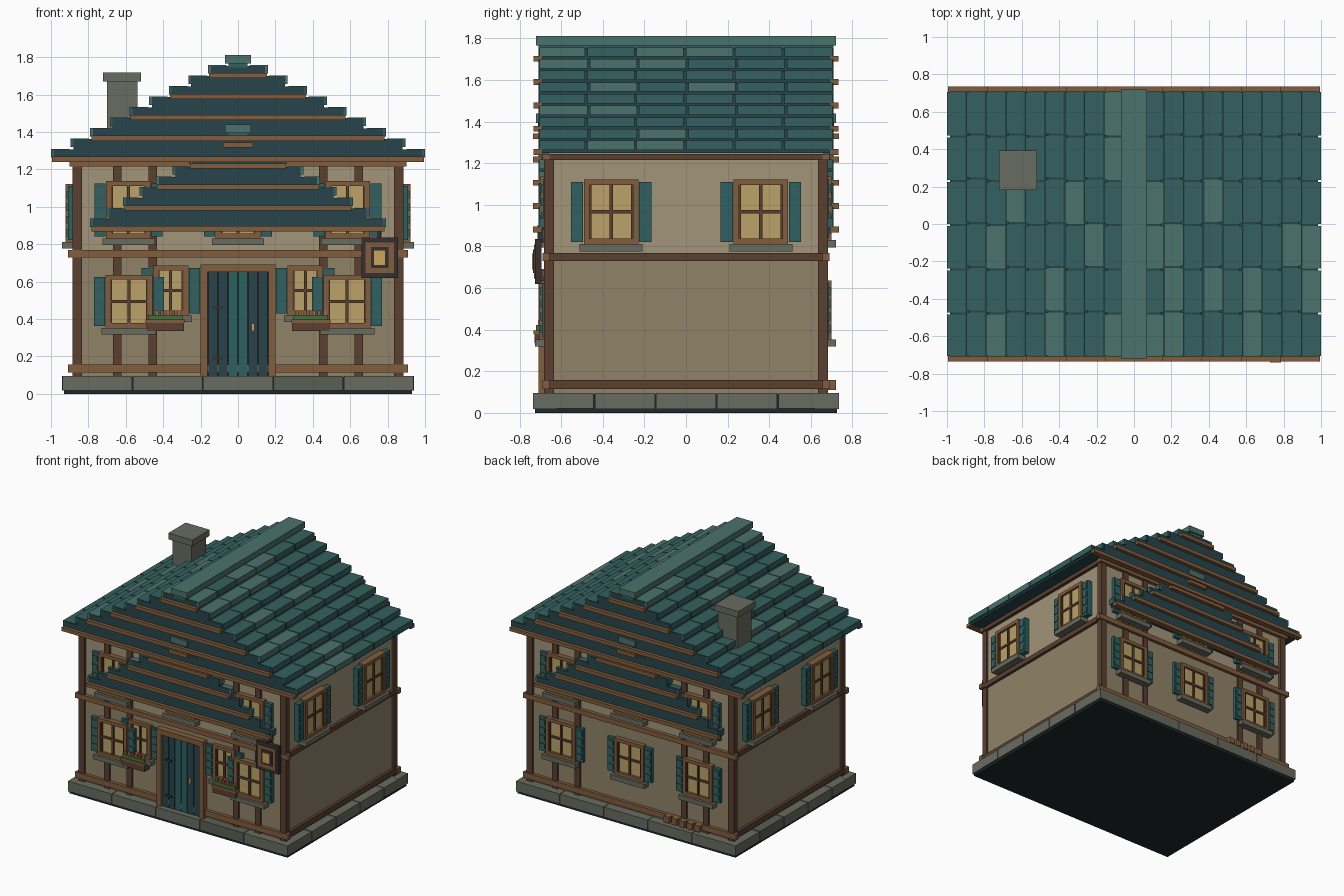
import bpy, bmesh, random
from mathutils import Matrix, Vector

if "Cube" in bpy.data.objects:
    bpy.data.objects.remove(bpy.data.objects["Cube"])

random.seed(4)
COLORS = dict(
    tile=(.035, .12, .115), tile_light=(.07, .17, .15), dark_teal=(.02, .06, .07),
    shutter=(.025, .12, .125), timber=(.1, .05, .03), beam=(.22, .11, .045),
    plaster=(.36, .30, .19), plaster_low=(.28, .23, .14), glass=(.5, .36, .14),
    stone=(.14, .15, .115), stone_dark=(.10, .115, .09), base=(.015, .02, .022),
    iron=(.035, .03, .028), brass=(.6, .38, .1), leaf=(.06, .16, .04), flower=(.5, .12, .08))
MATS = {}
for key, c in COLORS.items():
    MATS[key] = bpy.data.materials.new(key)
    MATS[key].diffuse_color = (*c, 1)
parts = {}   # part name -> (bmesh, materials used)


def box(name, mat, x0, x1, y0, y1, z0, z1):
    """Add an axis-aligned box to the named part."""
    bm, used = parts.setdefault(name, (bmesh.new(), []))
    if mat not in used:
        used.append(mat)
    size = Vector((abs(x1 - x0), abs(y1 - y0), abs(z1 - z0)))
    mid = Vector(((x0 + x1) / 2, (y0 + y1) / 2, (z0 + z1) / 2))
    r = bmesh.ops.create_cube(bm, size=1, matrix=Matrix.Translation(mid) @ Matrix.Diagonal((*size, 1)))
    for f in {f for v in r['verts'] for f in v.link_faces}:
        f.material_index = used.index(mat)


def wall_box(face, name, mat, u0, u1, d0, d1, z0, z1):
    """Box on a facade: u runs along the wall, d is the distance from the centre."""
    s = -1 if face in ('front', 'left') else 1
    if face in ('front', 'back'):
        box(name, mat, u0, u1, s * d0, s * d1, z0, z1)
    else:
        box(name, mat, s * d0, s * d1, u0, u1, z0, z1)


def window(face, label, u, w, z0, z1, wall, out=.035):
    """Framed four-pane window with slatted shutters and a stone sill."""
    n, h, t, o = f'{face}_{label}', w / 2, .026, wall + out
    wall_box(face, n + '_glass', 'glass', u - h + .01, u + h - .01, wall - .01, o - .018, z0 + .01, z1 - .01)
    for s in (-1, 1):
        wall_box(face, n + '_frame', 'beam', u + s * h, u + s * (h - t), wall - .01, o, z0, z1)
        zc = z0 if s < 0 else z1 - t
        wall_box(face, n + '_frame', 'beam', u - h + t, u + h - t, wall - .01, o, zc, zc + t)
        # inner dark lining and shutters
        wall_box(face, n + '_lining', 'timber', u + s * (h - t), u + s * (h - t - .01), wall, o - .008, z0 + t, z1 - t)
        wall_box(face, n + '_shutters', 'shutter', u + s * (h + .003), u + s * (h + .062), wall - .005, o - .012, z0 + .01, z1 - .012)
        for i in range(4):
            zs = z0 + .03 + i * (z1 - z0 - .04) / 4
            wall_box(face, n + '_shutters', 'tile', u + s * (h + .012), u + s * (h + .053), o - .013, o - .006, zs, zs + .04)
    zm = (z0 + z1) / 2
    wall_box(face, n + '_muntins', 'timber', u - .008, u + .008, wall, o - .008, z0 + t, z1 - t)
    wall_box(face, n + '_muntins', 'timber', u - h + t, u + h - t, wall, o - .009, zm - .008, zm + .008)
    wall_box(face, n + '_sill', 'stone', u - h - .02, u + h + .02, wall - .01, o + .02, z0 - .035, z0)


def roof(name, half, z, run, rise=.056, courses=9, rows=6, length=.71):
    """Stepped gable roof: solid layers, overlapping tiles, gable boards and ridge."""
    pitch = 2 * length / rows
    for k in range(courses):
        x, zk = half - run * k, z + .01 + rise * k
        box(name + '_core', 'dark_teal', -x + .015, x - .015, -length + .002, length - .002, zk, zk + rise)
        for s in (-1, 1):
            for r in range(rows):
                y = -length + r * pitch
                shift = .006 if k % 2 else -.006
                a = y + .005 + (shift if r else 0)
                b = y + pitch - .005 + (shift if r < rows - 1 else 0)
                mat = 'tile_light' if random.random() < .18 else 'tile'
                box(name + '_tiles', mat, s * x, s * max(x - run + .006, .01), a, b, zk + .014, zk + rise + .003)
        if k % 2 == 0:
            for s in (-1, 1):
                box(name + '_gable_boards', 'beam', -x + .006, x - .006, s * (length - .02), s * (length + .024), zk - .01, zk + .018)
    top = z + .01 + rise * courses
    box(name + '_ridge', 'tile', -.05, .05, -length, length, top - .01, top + .02)
    box(name + '_ridge', 'tile_light', -.07, .07, -length - .01, length + .01, top + .012, top + .058)


# stone foundation ring on a dark base slab
box('base_slab', 'base', -.93, .93, -.725, .725, 0, .09)
for s in (-1, 1):
    for i in range(5):
        x, y = -.94 + i * .376, -.735 + i * .294
        m = random.choice(['stone', 'stone', 'stone_dark'])
        box('foundation_stones', m, x + .002, x + .374, s * .62, s * .735, .018, .096)
        if 0 < i < 4:
            box('foundation_stones', m, s * .82, s * .94, y + .003, y + .291, .018, .096)
        else:
            box('foundation_stones', m, s * .82, s * .938, y + .004, y + .290, .02, .095)

# walls
WF, WS = .665, .872
box('lower_wall', 'plaster_low', -WS, WS, -WF, WF, .09, .74)
box('upper_wall', 'plaster', -WS + .003, WS - .003, -WF + .003, WF - .003, .66, 1.26)

# timber framing
for s in (-1, 1):
    for t in (-1, 1):
        box('corner_posts', 'timber', s * .835, s * .886, t * .635, t * .682, .09, 1.24)
    for face in ('front', 'back'):
        for u in (.645, .455):
            wall_box(face, face + '_posts', 'timber', s * (u - .023), s * (u + .023), WF - .01, .678, .09, 1.24)
for face in ('front', 'back'):
    for z0, z1, e in ((.115, .158, .91), (.73, .768, .91), (1.215, 1.245, .90)):
        wall_box(face, face + '_beams', 'beam', -e, e, WF - .01, .69, z0, z1)
for face in ('left', 'right'):
    for z0, z1 in ((.115, .158), (.73, .768), (1.215, 1.245)):
        wall_box(face, face + '_beams', 'timber', -.675, .675, WS - .01, .894, z0, z1)

# main roof and the lower nested gable that shows on front and back
roof('main_roof', 1.0, 1.24, .105)
roof('lower_gable', .79, .868, .088, length=.712)

# windows
for i, u in enumerate((-.585, 0, .585)):
    for face in ('front', 'back'):
        window(face, f'upper_window_{i}', u, .24, .83, 1.137, WF)
    window('back', f'lower_window_{i}', u, .252, .353, .636, WF)
for i, u in enumerate((-.36, .36)):
    window('left', f'side_window_{i}', u, .262, .812, 1.122, WS, .05)
    window('right', f'side_window_{i}', u, .262, .812, 1.122, WS, .05)
    window('front', f'inner_window_{i}', u, .19, .42, .685, WF, .027)
    window('front', f'outer_window_{i}', u * 1.62, .252, .353, .636, WF, .04)
    # flower boxes
    c = u * 1.083
    wall_box('front', 'flower_boxes', 'timber', c - .1, c + .1, WF, .728, .336, .385)
    wall_box('front', 'flower_boxes', 'beam', c - .105, c + .105, WF, .732, .38, .397)
    wall_box('front', 'flower_leaves', 'leaf', c - .092, c + .092, WF + .01, .722, .39, .422)
    for j in range(6):
        q = c - .075 + j * .03
        wall_box('front', 'flowers', 'flower' if j % 2 else 'beam', q - .009, q + .009, .69, .712, .42, .445)

# front door: frame, planks, hinges, handle
wall_box('front', 'door_backing', 'iron', -.165, .165, WF, .676, .09, .66)
for s in (-1, 1):
    wall_box('front', 'door_frame', 'beam', s * .162, s * .2, WF, .708, .095, .69)
wall_box('front', 'door_frame', 'beam', -.2, .2, WF, .712, .652, .692)
for i in range(6):
    x = -.16 + i * .0533
    wall_box('front', 'door_planks', 'shutter' if i in (2, 3) else 'dark_teal', x + .002, x + .051, WF, .692, .095, .652)
for z in (.18, .455):
    wall_box('front', 'door_hinges', 'iron', -.135, -.08, .69, .7, z, z + .016)
wall_box('front', 'door_handle', 'brass', .073, .088, .69, .708, .335, .375)

# hanging sign
wall_box('front', 'sign_bracket', 'iron', .745, .765, WF, .715, .82, .9)
wall_box('front', 'sign_frame', 'iron', .66, .855, .695, .725, .62, .835)
wall_box('front', 'sign_panel', 'beam', .682, .833, .72, .731, .645, .81)
wall_box('front', 'sign_inset', 'iron', .71, .805, .725, .735, .672, .785)
wall_box('front', 'sign_emblem', 'brass', .728, .787, .73, .74, .69, .765)

# firewood against the back wall
for i in range(5):
    x = -.62 + i * .065
    wall_box('back', 'firewood', 'beam', x, x + .045, .68, .722, .11, .158)

# chimney
box('chimney_stack', 'stone', -.7, -.537, .202, .375, 1.28, 1.68)
box('chimney_cap', 'stone', -.722, -.518, .182, .393, 1.67, 1.718)

# turn every collected part into an object
for name, (bm, used) in parts.items():
    me = bpy.data.meshes.new(name)
    bm.to_mesh(me)
    bm.free()
    for m in used:
        me.materials.append(MATS[m])
    bpy.context.collection.objects.link(bpy.data.objects.new(name, me))

for m in bpy.data.materials:
    if m.users and not m.is_grease_pencil:
        m.use_nodes = True
        m.node_tree.nodes["Principled BSDF"].inputs["Base Color"].default_value = m.diffuse_color
